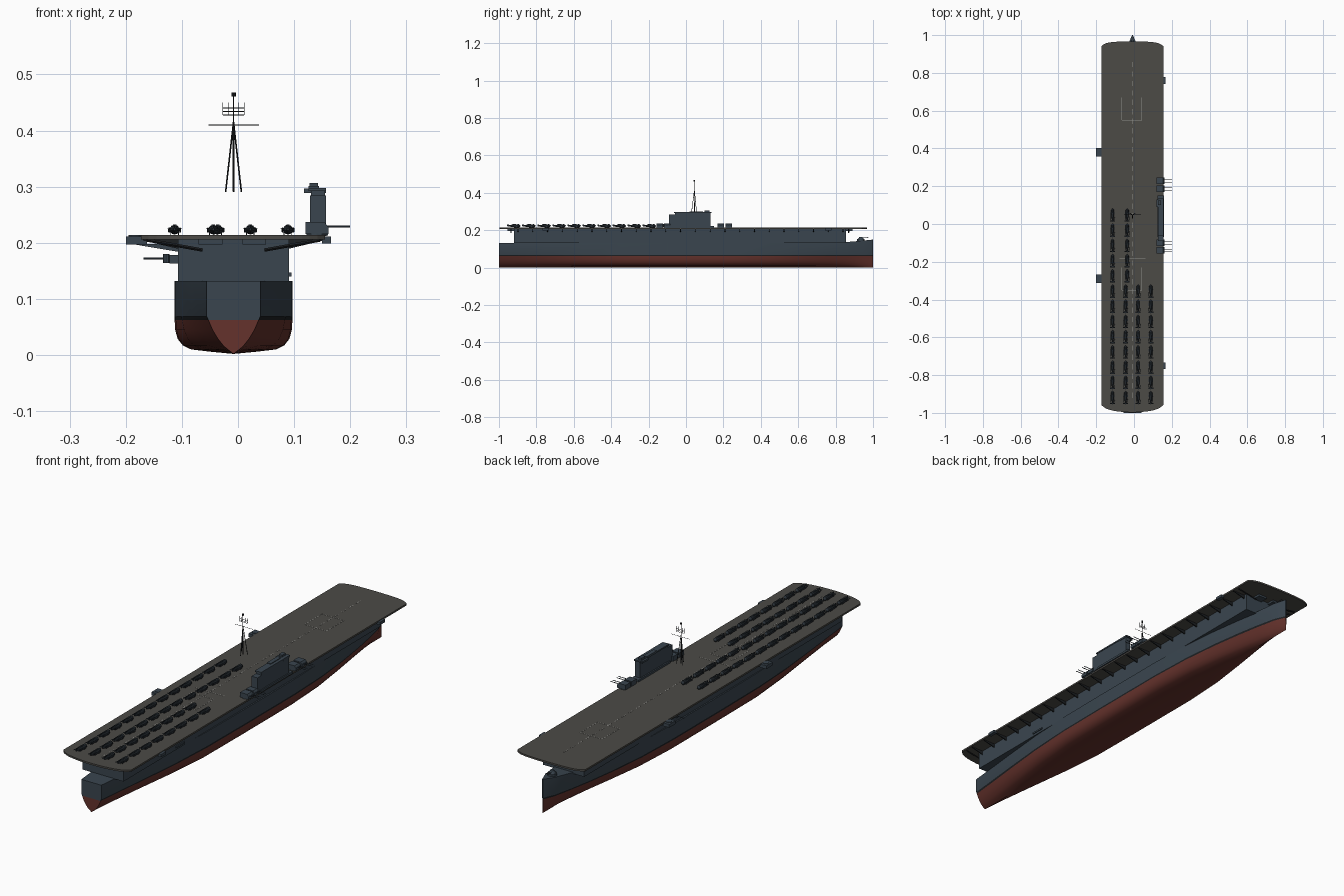
import bpy, bmesh, math
from mathutils import Vector, Matrix

if "Cube" in bpy.data.objects:
    bpy.data.objects.remove(bpy.data.objects["Cube"])

CX = -0.008  # hull centreline


def material(name, rgb):
    m = bpy.data.materials.new(name)
    m.diffuse_color = (*rgb, 1)
    m.use_nodes = True
    m.node_tree.nodes["Principled BSDF"].inputs["Base Color"].default_value = m.diffuse_color
    return m


BLUE = material("hull_blue", (0.042, 0.060, 0.078))
RED = material("antifouling_red", (0.13, 0.032, 0.025))
BLACK = material("boot_black", (0.012, 0.014, 0.016))
DECK = material("deck_grey", (0.072, 0.069, 0.062))
PALE = material("marking_grey", (0.30, 0.30, 0.28))
PLANE = material("plane_dark", (0.022, 0.030, 0.038))


def finish(name, bm, mats, smooth=False):
    bmesh.ops.recalc_face_normals(bm, faces=bm.faces)
    me = bpy.data.meshes.new(name)
    bm.to_mesh(me)
    bm.free()
    for m in mats:
        me.materials.append(m)
    ob = bpy.data.objects.new(name, me)
    bpy.context.collection.objects.link(ob)
    if smooth:
        bpy.ops.object.select_all(action='DESELECT')
        ob.select_set(True)
        bpy.context.view_layer.objects.active = ob
        bpy.ops.object.shade_smooth_by_angle(angle=math.radians(30))
    return ob


def box(bm, x0, x1, y0, y1, z0, z1):
    mat = Matrix.Translation(((x0+x1)/2, (y0+y1)/2, (z0+z1)/2)) @ Matrix.Diagonal((x1-x0, y1-y0, z1-z0, 1))
    bmesh.ops.create_cube(bm, size=1, matrix=mat)


def rod(bm, a, b, r, r2=None, n=8):
    a, b = Vector(a), Vector(b)
    d = b - a
    mat = Matrix.Translation((a+b)/2) @ d.to_track_quat('Z', 'Y').to_matrix().to_4x4()
    bmesh.ops.create_cone(bm, cap_ends=True, segments=n, radius1=r, radius2=r if r2 is None else r2,
                          depth=d.length, matrix=mat)


def prism(bm, pts, move):
    f = bm.faces.new([bm.verts.new(p) for p in pts])
    new = bmesh.ops.extrude_face_region(bm, geom=[f])['geom']
    bmesh.ops.translate(bm, vec=move, verts=[v for v in new if isinstance(v, bmesh.types.BMVert)])


# Hull: lofted stations (y, half width, fullness, top z), blending V and U sections
stations = [(-1, .048, 0, .132), (-.9, .058, .2, .132), (-.75, .074, .5, .132), (-.55, .093, .8, .132),
            (-.35, .103, 1, .132), (-.1, .105, 1, .132), (.25, .105, 1, .132), (.45, .098, .9, .132),
            (.62, .082, .65, .132), (.76, .062, .4, .133), (.86, .044, .2, .137), (.95, .024, .05, .145), (1, .002, 0, .15)]
U = [0, .40, .72, .86, .95, .99, 1, 1, 1]
V = [0, .10, .22, .38, .58, .78, .93, 1, 1]
Z = [.002, .006, .010, .017, .029, .045, .062, .069, 0]
bm = bmesh.new()
loft = []
for y, w, f, top in stations:
    sides = []
    for s in (-1, 1):
        sides.append([bm.verts.new((CX + s*w*(f*u+(1-f)*v), y, z or top)) for u, v, z in zip(U, V, Z)])
    loft.append(sides)


def strip(quad, i):
    f = bm.faces.new(quad)
    f.material_index = 0 if i < 6 else (1 if i == 6 else 2)


for A, B in zip(loft, loft[1:]):
    for k in (0, 1):
        for i in range(8):
            strip((A[k][i], A[k][i+1], B[k][i+1], B[k][i]), i)
    strip((A[0][8], A[1][8], B[1][8], B[0][8]), 8)
for S in (loft[0], loft[-1]):
    for i in range(8):
        strip((S[0][i], S[0][i+1], S[1][i+1], S[1][i]), 0 if i < 6 else 8)
bmesh.ops.remove_doubles(bm, verts=bm.verts, dist=1e-5)
finish("hull", bm, [RED, BLACK, BLUE], True)

# Hangar under the flight deck, with small end galleries and side ledge
bm = bmesh.new()
box(bm, CX-.099, CX+.099, -.92, .855, .131, .207)
finish("hangar", bm, [BLUE])
bm = bmesh.new()
for x in (-.07, .008):
    box(bm, x, x+.042, -.955, -.92, .197, .207)
    box(bm, x, x+.042, .855, .89, .197, .207)
for y in (-.75, .76):
    box(bm, .15, .166, y-.018, y+.018, .199, .211)
box(bm, CX+.098, CX+.103, -.56, -.5, .14, .147)
finish("galleries", bm, [BLUE])

# Flight deck with bowed ends
ts = [i/12 for i in range(-12, 13)]


def end(y, s, bulge):
    return [(-.009+.164*t, y + s*(bulge*(1-t*t) + .017*(1-t**8)), .206) for t in ts]


bm = bmesh.new()
prism(bm, end(-.958, -1, .022) + end(.942, 1, .008)[::-1], (0, 0, .0075))
finish("flight_deck", bm, [DECK])

# Deck markings: dashed centreline, lift outlines, barrier line
bm = bmesh.new()
T0, T1 = .2132, .2142
for i in range(36):
    y = -.92 + i*.05
    box(bm, -.0115, -.0085, y, y+.028, T0, T1)
for y0, y1 in ((.55, .67), (-.35, -.23)):
    for x in (-.064, .042):
        box(bm, x-.001, x+.001, y0, y1, T0, T1)
    for y in (y0, y1):
        box(bm, -.064, .042, y-.001, y+.001, T0, T1)
box(bm, -.078, .06, -.182, -.179, T0, T1)
finish("deck_markings", bm, [PALE])

# Overhang brackets along both sides and at the ends
bm = bmesh.new()
for i in range(23):
    y = -.9 + i*.079
    for s in (-1, 1):
        w, e = CX + s*.097, -.009 + s*.16
        prism(bm, [(w, y, .207), (e, y, .207), (e, y, .204), (w, y, .189)], (0, .004, 0))
for y in (-.935, .87):
    for s in (-1, 1):
        rod(bm, (CX+s*.155, y, .205), (CX+s*.055, y, .187), .003, n=4)
finish("deck_brackets", bm, [BLACK])

# Port gun platforms level with the deck, and a lower gun
bm = bmesh.new()
for y in (.38, -.29):
    box(bm, -.2, -.162, y-.022, y+.022, .197, .2115)
    prism(bm, [(-.19, y-.01, .198), (-.107, y-.01, .198), (-.107, y-.01, .184)], (0, .02, 0))
    rod(bm, (-.183, y, .21), (-.183, y, .214), .012, n=12)
box(bm, -.122, -.105, .235, .265, .163, .178)
rod(bm, (-.128, .25, .164), (-.128, .25, .18), .006)
rod(bm, (-.125, .25, .172), (-.168, .25, .172), .0015)
finish("port_gun_platforms", bm, [BLUE])

# Bow gun mount
bm = bmesh.new()
rod(bm, (CX, .935, .142), (CX, .935, .153), .02, n=12)
rod(bm, (CX, .935, .153), (CX, .935, .165), .016, .008, n=12)
for s in (-1, 1):
    rod(bm, (CX+s*.004, .94, .158), (CX+s*.004, .975, .162), .0015)
finish("bow_gun", bm, [BLUE])

# Island superstructure
bm = bmesh.new()
box(bm, .130, .155, -.06, .13, .213, .292)
box(bm, .126, .157, -.064, .135, .292, .298)
box(bm, .118, .157, .09, .13, .289, .297)
box(bm, .126, .144, .02, .09, .298, .301)
box(bm, .127, .143, .10, .125, .297, .307)
box(bm, .128, .157, -.09, -.06, .213, .284)
box(bm, .124, .160, -.07, .15, .213, .222)
finish("island", bm, [BLUE])

# Twin gun turrets fore and aft of the island
bm = bmesh.new()
for y in (.228, .186, -.1, -.14):
    prism(bm, [(.120, y-.017, .216), (.161, y-.017, .216), (.161, y-.017, .228),
               (.154, y-.017, .237), (.120, y-.017, .237)], (0, .034, 0))
    rod(bm, (.14, y, .212), (.14, y, .217), .018, n=12)
    for s in (-.007, .007):
        rod(bm, (.155, y+s, .229), (.2, y+s, .229), .0015)
finish("turrets", bm, [BLUE])

# Tripod mast with yard and lattice radar
bm = bmesh.new()
MY = .045
rod(bm, (CX, MY, .291), (CX, MY, .457), .0022, .001)
for dx, dy in ((-.014, .012), (.014, .012), (0, -.016)):
    rod(bm, (CX+dx, MY+dy, .291), (CX, MY, .415), .0014)
rod(bm, (CX-.045, MY+.006, .41), (CX+.045, MY+.006, .41), .0008, n=6)
for z in (.428, .434, .440):
    rod(bm, (CX-.019, MY+.006, z), (CX+.019, MY+.006, z), .0007, n=6)
for dx in (-.019, -.0095, .0095, .019):
    rod(bm, (CX+dx, MY+.006, .428), (CX+dx, MY+.006, .45), .0007, n=6)
rod(bm, (CX, MY, .457), (CX, MY, .461), .001)
rod(bm, (CX, MY, .461), (CX, MY, .468), .004)
finish("mast", bm, [BLACK])

# One folded-wing aircraft, nose towards the bow
bm = bmesh.new()
prof = [(-.034, .002), (-.012, .006), (.012, .0085), (.027, .0088), (.032, .005), (.036, .001)]
for (y0, r0), (y1, r1) in zip(prof, prof[1:]):
    rod(bm, (0, y0, .010), (0, y1, .010), r0, r1, 10)
box(bm, -.003, .003, -.008, .012, .015, .0195)
for s in (-1, 1):
    prism(bm, [(s*.0085, .016, .006), (s*.0085, .014, .014), (s*.010, -.024, .012), (s*.010, -.022, .006)],
          (s*.0015, 0, 0))
    box(bm, *sorted((s*.001, s*.011)), .004, .018, .005, .007)
    rod(bm, (s*.006, .014, .003), (s*.0075, .014, .003), .003)
box(bm, -.013, .013, -.034, -.027, .011, .0122)
box(bm, -.0008, .0008, -.036, -.027, .01, .0185)
proto = finish("aircraft", bm, [PLANE])

# Aircraft parked in four columns aft
spots = []
for x, count in ((-.113, 13), (-.044, 13), (.022, 8), (.089, 8)):
    for i in range(count):
        spots.append((x + (.008 if x == -.044 and i > 7 else 0), -.92 + i*.0805, .2135))
proto.location = spots[0]
for p in spots[1:]:
    ob = bpy.data.objects.new("aircraft", proto.data)
    ob.location = p
    bpy.context.collection.objects.link(ob)
